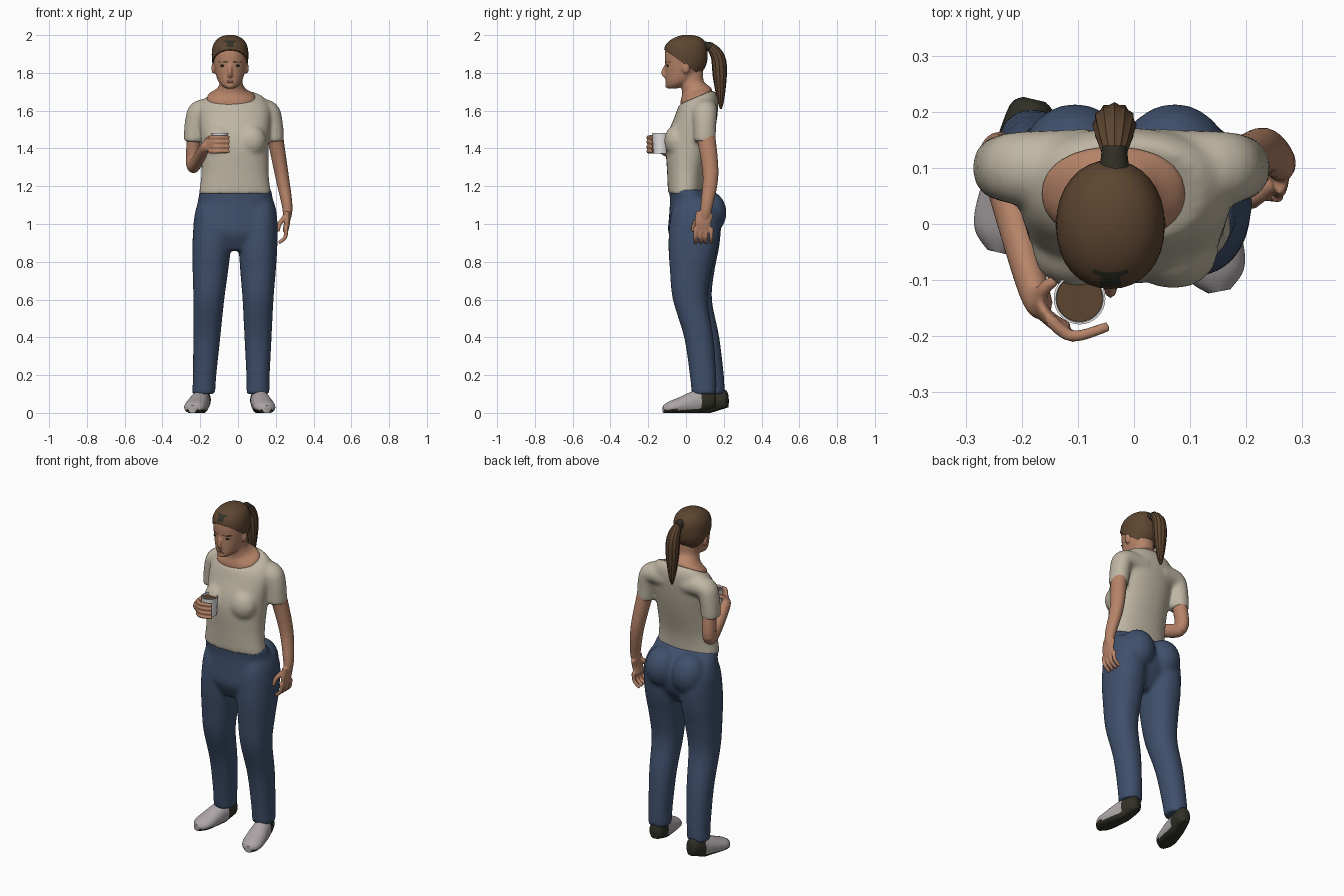
import bpy, bmesh, math
from mathutils import Vector

cube = bpy.data.objects.get("Cube")
if cube:
    bpy.data.objects.remove(cube, do_unlink=True)


def material(name, *rgb):
    mat = bpy.data.materials.new(name)
    mat.use_nodes = True
    mat.diffuse_color = (*rgb, 1)
    mat.node_tree.nodes["Principled BSDF"].inputs["Base Color"].default_value = (*rgb, 1)
    return mat


SKIN = material("skin", .47, .23, .14)
SHIRT = material("cream cloth", .52, .47, .37)
DENIM = material("blue denim", .05, .08, .15)
HAIR = material("brown hair", .11, .06, .03)
DARK = material("dark rubber", .03, .03, .02)
SHOE = material("pale grey shoe", .42, .38, .39)
CUP = material("white ceramic", .78, .76, .76)
LIPS = material("lip red", .33, .13, .09)


def spline(rows, steps):
    """Catmull-Rom interpolation of every column of the rows."""
    out = []
    last = len(rows) - 1
    for i in range(last):
        quad = zip(rows[max(i - 1, 0)], rows[i], rows[i + 1], rows[min(i + 2, last)])
        columns = list(quad)
        for k in range(steps):
            t = k / steps
            out.append([q + t / 2 * (r - p + t * (2*p - 5*q + 4*r - s + t * (3*(q - r) + s - p)))
                        for p, q, r, s in columns])
    return out + [list(rows[last])]


def skin_rings(bm, rings):
    loops = [[bm.verts.new(point) for point in ring] for ring in rings]
    for low, high in zip(loops, loops[1:]):
        for j in range(len(low)):
            bm.faces.new((low[j - 1], low[j], high[j], high[j - 1]))
    bm.faces.new(loops[0])
    bm.faces.new(loops[-1])


def circle(count):
    angles = [math.tau * j / count for j in range(count)]
    return [(math.cos(a), math.sin(a)) for a in angles]


def stack(bm, rows, x, power=2.2, steps=4, drift=(0, 0), tilt=lambda z: 0):
    """Level rings given as half width, front y, back y, z; drift shifts them below the hip."""
    rings = []
    for width, front, back, z in spline(rows, steps):
        cx = x + drift[0] * (1.1 - z)
        cy = (front + back) / 2 + drift[1] * (1.1 - z)
        ring = []
        for c, s in circle(32):
            u = math.copysign(abs(c) ** (2 / power), c) * width
            v = math.copysign(abs(s) ** (2 / power), s) * (back - front) / 2
            ring.append((cx + u, cy + v, z + tilt(z) * v))
        rings.append(ring)
    skin_rings(bm, rings)


def tube(bm, points, start, end, bulge=0, flat=1, up=(0, 1, 0), ridge=0):
    """Rings across a path, tapering from the start radius to the end radius."""
    path = [Vector(p) for p in spline(points, 5)]
    last = len(path) - 1
    rings = []
    for i, centre in enumerate(path):
        t = i / last
        radius = start + (end - start) * t + bulge * math.sin(math.pi * t)
        along = path[min(i + 1, last)] - path[max(i - 1, 0)]
        side = along.cross(Vector(up)).normalized()
        other = side.cross(along.normalized()) * flat
        rings.append([centre + (side * c + other * s) * radius * (1 + ridge * (-1) ** j)
                      for j, (c, s) in enumerate(circle(24))])
    skin_rings(bm, rings)


def fingers(bm, points, step):
    """Four equal fingers side by side."""
    for i in range(4):
        tube(bm, [Vector(p) + Vector(step) * i for p in points], .012, .009, up=step)


def ball(bm, centre, size):
    made = bmesh.ops.create_uvsphere(bm, u_segments=16, v_segments=10, radius=1)
    for v in made["verts"]:
        v.co = [c + a * b for c, a, b in zip(centre, v.co, size)]


def finish(bm, name, *mats, voxel=0, soft=3, rule=None):
    bmesh.ops.recalc_face_normals(bm, faces=bm.faces)
    if rule:
        for f in bm.faces:
            f.material_index = rule(f.calc_center_median())
    mesh = bpy.data.meshes.new(name)
    bm.to_mesh(mesh)
    bm.free()
    ob = bpy.data.objects.new(name, mesh)
    bpy.context.collection.objects.link(ob)
    for mat in mats:
        mesh.materials.append(mat)
    bpy.ops.object.select_all(action='DESELECT')
    ob.select_set(True)
    bpy.context.view_layer.objects.active = ob
    bpy.ops.object.shade_smooth_by_angle(angle=math.radians(50))
    # Melt overlapping volumes into one soft surface
    if voxel:
        blend = ob.modifiers.new("blend", 'REMESH')
        blend.mode, blend.voxel_size, blend.use_smooth_shade = 'VOXEL', voxel, True
        soften = ob.modifiers.new("soften", 'SMOOTH')
        soften.factor, soften.iterations = .5, soft


# Trousers: pelvis, seat and two legs blended together
bm = bmesh.new()
stack(bm, [(.19, -.09, .09, 1.185), (.2, -.085, .14, 1.12), (.217, -.09, .175, 1.04),
           (.215, -.093, .16, .95), (.1, -.05, .1, .86)], -.013)
for x in (-.105, .072):
    ball(bm, (x, .11, 1.06), (.1, .106, .12))
leg = [(.08, -.05, .13, 1.13), (.1, -.08, .18, 1.05), (.103, -.093, .17, .9), (.094, -.085, .135, .75),
       (.082, -.07, .115, .6), (.072, -.01, .145, .4), (.062, .02, .16, .2), (.061, .03, .16, .1)]
stack(bm, leg, -.127, drift=(-.055, .045))
stack(bm, leg, .106)
finish(bm, "trousers", DENIM, voxel=.01, soft=9)

# Shirt: torso, bust and sleeves
bm = bmesh.new()
stack(bm, [(.192, -.095, .09, 1.16), (.178, -.1, .1, 1.27), (.18, -.105, .14, 1.43),
           (.19, -.065, .17, 1.58), (.175, -.048, .165, 1.64), (.14, -.035, .143, 1.672)],
      -.016, tilt=lambda z: max(0, 2.5 * (z - 1.5)))
sleeve = [(.04, .1, 1.6), (.15, .1, 1.6), (.18, .1, 1.55), (.193, .1, 1.435)]
for mirror in (False, True):
    ball(bm, (-.1 if mirror else .07, -.05, 1.44), (.08, .066, .085))
    tube(bm, [(-.045 - x if mirror else x, y, z) for x, y, z in sleeve], .063, .051, flat=1.12)
finish(bm, "shirt", SHIRT, voxel=.01, soft=8)

# Head, neck, nose, chin and ears
MID = -.042
head = [(.02, -.095, -.05, 1.717), (.045, -.105, 0, 1.733), (.067, -.108, .05, 1.765),
        (.086, -.11, .1, 1.84), (.091, -.112, .108, 1.9), (.084, -.103, .104, 1.94),
        (.064, -.072, .085, 1.971), (.036, -.035, .055, 1.988), (.008, -.005, .02, 1.995)]
bm = bmesh.new()
stack(bm, head, MID, power=2.1)
stack(bm, [(.12, -.02, .13, 1.63), (.127, -.03, .138, 1.675), (.08, -.02, .125, 1.71),
           (.06, -.03, .095, 1.75), (.06, -.04, .09, 1.81)],
      -.036, tilt=lambda z: max(0, 5 * (1.76 - z)))
tube(bm, [(MID, -.1, 1.85), (MID, -.121, 1.8), (MID, -.1, 1.78)], .008, .014)
ball(bm, (MID, -.095, 1.733), (.022, .015, .016))
for s in (-1, 1):
    ball(bm, (MID + s * .088, 0, 1.825), (.011, .02, .03))
finish(bm, "head_and_neck", SKIN, voxel=.006)

# Face details
bm = bmesh.new()
for s in (-1, 1):
    ball(bm, (MID + s * .036, -.097, 1.838), (.016, .007, .006))
finish(bm, "eyes", DARK)
bm = bmesh.new()
for s in (-1, 1):
    tube(bm, [(MID + s * x, y, 1.857) for x, y in ((.014, -.107), (.036, -.1), (.06, -.084))],
         .004, .002)
finish(bm, "eyebrows", HAIR)
bm = bmesh.new()
for z in (1.75, 1.757):
    ball(bm, (MID, -.1, z), (.022, .009, .005))
finish(bm, "lips", LIPS)

# Hair cap: a larger skull cut along the slanted hairline, with a dark patch at the front
GROW = .006
bm = bmesh.new()
stack(bm, [(w + GROW, front - GROW, back + GROW, z + GROW * (z > 1.9))
           for w, front, back, z in head], MID, power=2.1)
bmesh.ops.bisect_plane(bm, geom=bm.verts[:] + bm.edges[:] + bm.faces[:],
                       plane_co=(0, 0, 1.84), plane_no=(0, .72, 1), clear_inner=True)
bmesh.ops.holes_fill(bm, edges=bm.edges[:])
finish(bm, "hair_cap", HAIR, DARK,
       rule=lambda c: int(c.y < -.08 and abs(c.x - MID) < .025 and 1.94 < c.z < 1.97))

# Ponytail and its band
TAIL = -.035
bm = bmesh.new()
tube(bm, [(TAIL, .12, 1.95), (TAIL, .17, 1.88), (TAIL, .18, 1.75), (TAIL, .185, 1.61)],
     .016, .005, bulge=.027, up=(1, 0, 0), ridge=.05)
finish(bm, "ponytail", HAIR)
bm = bmesh.new()
tube(bm, [(TAIL, .09, 1.94), (TAIL, .14, 1.94)], .028, .021, up=(1, 0, 0))
finish(bm, "hair_band", DARK)

# Hanging left arm: arm, palm, fingers and thumb
bm = bmesh.new()
tube(bm, [(.19, .1, 1.5), (.23, .13, 1.27), (.26, .11, 1.1), (.26, .1, 1.03)], .045, .02, flat=1.15)
tube(bm, [(.26, .1, 1.06), (.26, .09, 1.01), (.25, .09, .96)], .017, .015, flat=2.8)
fingers(bm, [(.255, .05, .98), (.25, .05, .93), (.215, .05, .9)], (0, .028, 0))
tube(bm, [(.25, .07, 1.04), (.22, .045, 1), (.21, .035, .96)], .014, .01)
finish(bm, "left_arm", SKIN, voxel=.005)

# Bent right arm, with the fingers around the cup
bm = bmesh.new()
tube(bm, [(-.23, .1, 1.5), (-.24, .12, 1.33), (-.225, .05, 1.32), (-.178, -.12, 1.4),
          (-.16, -.15, 1.42)], .045, .024, bulge=.004, flat=.85, up=(1, 0, 0))
tube(bm, [(-.178, -.12, 1.41), (-.16, -.16, 1.42), (-.12, -.19, 1.42)], .03, .042,
     flat=.35, up=(1, 0, 0))
fingers(bm, [(-.15, -.17, 1.384), (-.11, -.2, 1.384), (-.045, -.182, 1.384)], (0, 0, .025))
tube(bm, [(-.17, -.14, 1.43), (-.16, -.115, 1.45), (-.14, -.1, 1.46)], .014, .01, up=(0, 0, 1))
finish(bm, "right_arm", SKIN, voxel=.005)


# Cup with a hollow rim, and the drink inside
def round_stack(name, mat, *discs):
    bm = bmesh.new()
    stack(bm, [(r, -.133 - r, -.133 + r, z) for r, z in discs], -.097, power=2, steps=1)
    finish(bm, name, mat)


round_stack("cup", CUP, (.039, 1.373), (.046, 1.483), (.042, 1.483), (.041, 1.46))
round_stack("drink", HAIR, (.04, 1.46), (.041, 1.472))

# Shoes: distance from the heel, half width and height, with soles that lift at the heel
shape = [(0, .02, .07), (.02, .04, .1), (.1, .05, .12), (.2, .058, .08), (.25, .05, .06),
         (.28, .02, .04)]
for name, heel, toe in (("left_shoe", (.1, .155), (.152, -.12)),
                        ("right_shoe", (-.178, .222), (-.245, -.065))):
    start = Vector(heel)
    ahead = (Vector(toe) - start).normalized()
    bm = bmesh.new()
    rings = []
    for s, width, height in spline(shape, 5):
        spot = start + ahead * s
        lift = max(0, .1 - s) * .3
        rings.append([(*(spot + ahead.orthogonal() * width * c),
                       lift + max(0, height * (.45 + .55 * h))) for c, h in circle(24)])
    skin_rings(bm, rings)
    finish(bm, name, SHOE, DARK,
           rule=lambda c: int((c.xy - start).dot(ahead) < .085 or c.z < .018))
